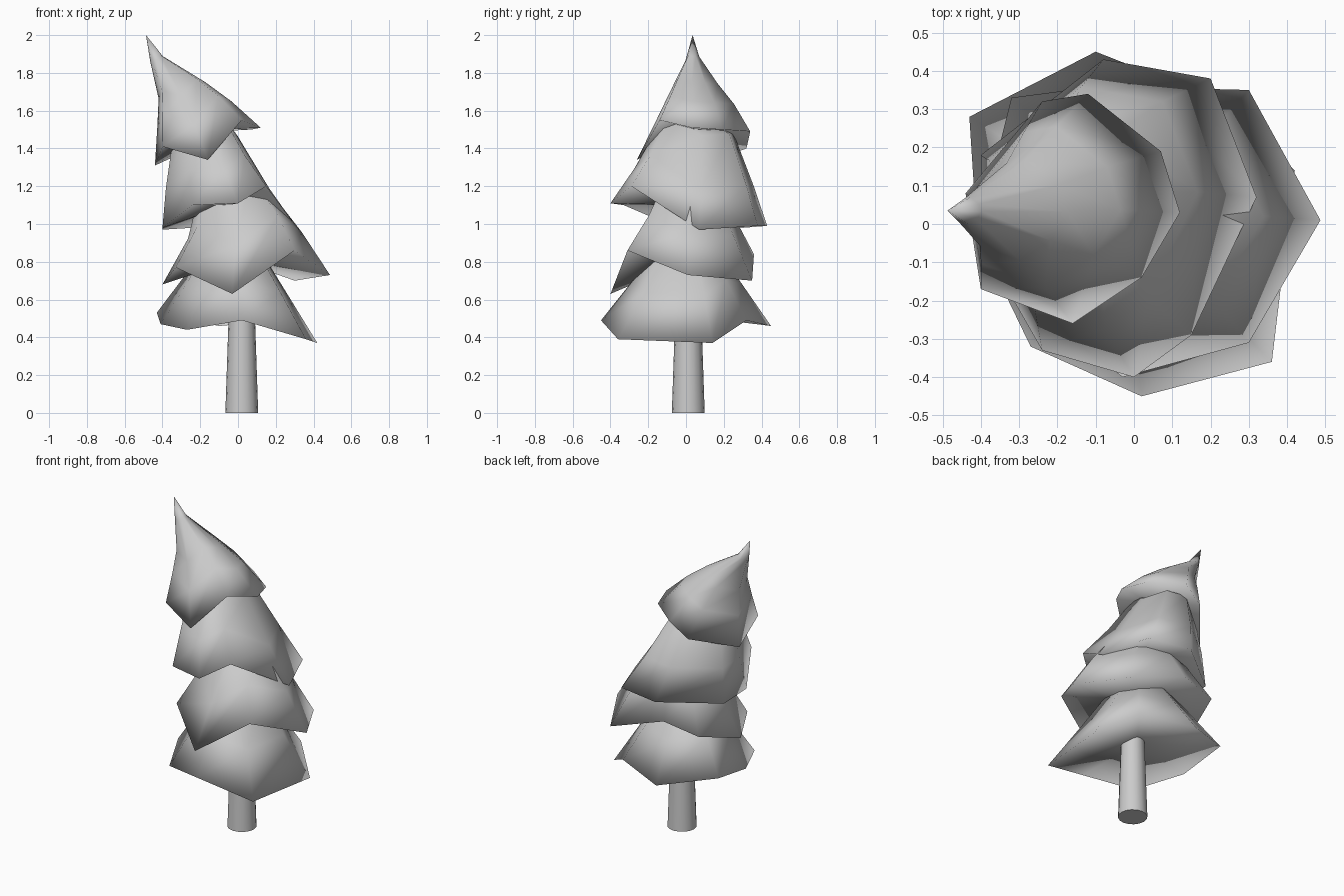
import bpy, bmesh, math
from mathutils import Vector

cube = bpy.data.objects.get("Cube")
if cube:
    bpy.data.objects.remove(cube, do_unlink=True)

grey = bpy.data.materials.new("plain_grey")
grey.use_nodes = True
colour = (0.6, 0.6, 0.6, 1)
grey.diffuse_color = colour
grey.node_tree.nodes["Principled BSDF"].inputs["Base Color"].default_value = colour


def finish(name, bm, angle):
    """Turn a bmesh into a smooth-shaded grey object."""
    bmesh.ops.recalc_face_normals(bm, faces=bm.faces)
    mesh = bpy.data.meshes.new(name)
    bm.to_mesh(mesh)
    bm.free()
    mesh.materials.append(grey)
    obj = bpy.data.objects.new(name, mesh)
    bpy.context.collection.objects.link(obj)
    bpy.ops.object.select_all(action="DESELECT")
    obj.select_set(True)
    bpy.context.view_layer.objects.active = obj
    bpy.ops.object.shade_smooth_by_angle(angle=math.radians(angle))


def loft(name, rings, top, bottom, angle):
    """Skin a stack of equal rings and close both ends to a point."""
    bm = bmesh.new()
    loops = [[bm.verts.new(p) for p in ring] for ring in rings]
    n = len(loops[0])
    tip, under = bm.verts.new(top), bm.verts.new(bottom)
    for i in range(n):
        j = (i + 1) % n
        for low, high in zip(loops, loops[1:]):
            bm.faces.new((low[i], low[j], high[j], high[i]))
        bm.faces.new((loops[-1][i], loops[-1][j], tip))
        bm.faces.new((loops[0][j], loops[0][i], under))
    finish(name, bm, angle)


def tier(name, rim, steps, top):
    """Ragged skirt, soft all over: the rim shrinks to each (x, y, z, scale)."""
    rim = [Vector(p) for p in rim]
    mid = sum(rim, Vector()) / len(rim)
    rings = [rim]
    for x, y, z, f in steps:
        rings.append([Vector((x, y, z)) + (p - mid) * f for p in rim])
    loft(name, rings, top, mid + Vector((0, 0, 0.06)), 180)


# Trunk, slightly tapered
def circle(r, z):
    return [(0.02 + r * math.cos(a), 0.012 + r * math.sin(a), z)
            for a in (math.tau * k / 16 for k in range(16))]


loft("trunk", [circle(0.087, 0), circle(0.068, 0.56)],
     (0.02, 0.012, 0.56), (0.02, 0.012, 0), 40)

# Four leaning foliage tiers, bottom to top
tier("foliage_bottom",
     [(.02, -.45, .49), (.36, -.36, .39), (.42, .14, .37), (.23, .32, .49),
      (-.1, .45, .46), (-.43, .28, .53), (-.41, -.03, .47), (-.27, -.32, .44)],
     [(-.02, .01, .68, .64), (-.03, 0, .88, .35)], (-.03, 0, .92))

tier("foliage_lower",
     [(-.03, -.4, .63), (.3, -.31, .86), (.487, .01, .73), (.3, .35, .70),
      (-.09, .36, .84), (-.32, .33, .79), (-.4, .01, .68), (-.33, -.16, .77)],
     [(0, .03, .97, .68), (-.05, .03, 1.22, .38)], (-.05, .03, 1.26))

tier("foliage_upper",
     [(0, -.4, 1.11), (.15, -.29, 1.2), (.32, .07, .97), (.2, .38, .99),
      (-.08, .43, .99), (-.4, .18, .97), (-.4, -.05, .98), (-.24, -.33, 1.1)],
     [(-.12, .03, 1.24, .76), (-.18, .05, 1.5, .47)], (-.19, .05, 1.58))

tier("foliage_top",
     [(-.16, -.26, 1.34), (.02, -.14, 1.55), (.12, .03, 1.51), (.07, .19, 1.5),
      (-.12, .34, 1.49), (-.24, .32, 1.4), (-.44, .08, 1.31), (-.4, -.17, 1.41)],
     [(-.22, .05, 1.6, .7), (-.29, .04, 1.72, .44), (-.43, .035, 1.88, .12)],
     (-.487, .035, 2))
